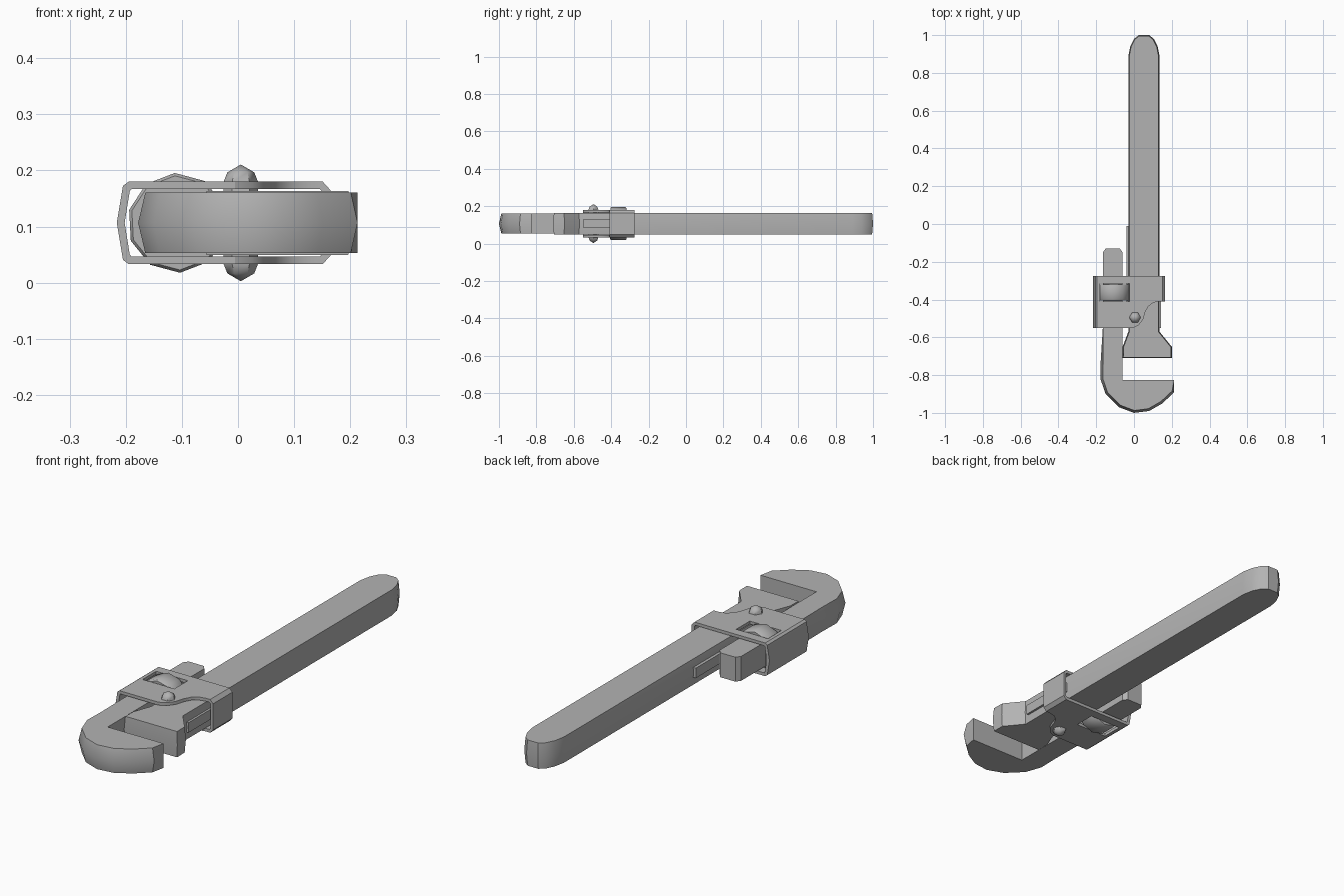
import bpy, bmesh, math
from mathutils import Vector, Matrix

cube = bpy.data.objects.get("Cube")
if cube:
    bpy.data.objects.remove(cube, do_unlink=True)

steel = bpy.data.materials.new("grey_steel")
steel.use_nodes = True
GREY = (0.45, 0.45, 0.45, 1)
steel.diffuse_color = GREY
steel.node_tree.nodes["Principled BSDF"].inputs["Base Color"].default_value = GREY

MID = 0.1065  # height of the tool's middle plane


def finish(name, bm, angle=35):
    bmesh.ops.remove_doubles(bm, verts=bm.verts, dist=1e-5)
    bmesh.ops.recalc_face_normals(bm, faces=bm.faces)
    mesh = bpy.data.meshes.new(name)
    bm.to_mesh(mesh)
    bm.free()
    mesh.materials.append(steel)
    ob = bpy.data.objects.new(name, mesh)
    bpy.context.collection.objects.link(ob)
    smooth(ob, angle)
    return ob


def smooth(ob, angle):
    bpy.ops.object.select_all(action="DESELECT")
    ob.select_set(True)
    bpy.context.view_layer.objects.active = ob
    bpy.ops.object.shade_smooth_by_angle(angle=math.radians(angle))


def inset(pts, amount, rows):
    """Move the listed points of a counter-clockwise outline inwards."""
    out = []
    for i, p in enumerate(pts):
        p = Vector(p)
        if i in rows:
            a = (p - Vector(pts[i - 1])).normalized()
            b = (Vector(pts[(i + 1) % len(pts)]) - p).normalized()
            n = Vector((-a.y - b.y, a.x + b.x)).normalized()
            p = p + n * amount
        out.append(p)
    return out


def slab(name, pts, half, ridge=0, rows=None, angle=35):
    """Flat plan outline given thickness, with an optional ridge at mid height."""
    rows = range(len(pts)) if rows is None else rows
    slim = inset(pts, ridge, rows)
    layers = [(slim, -half), (pts, 0), (slim, half)] if ridge else [(pts, -half), (pts, half)]
    bm = bmesh.new()
    rings = [[bm.verts.new((x, y, MID + dz)) for x, y in ring] for ring, dz in layers]
    n = len(pts)
    for lo, hi in zip(rings, rings[1:]):
        for i in range(n):
            j = (i + 1) % n
            bm.faces.new((lo[i], lo[j], hi[j], hi[i]))
    bm.faces.new(rings[0][::-1])
    bm.faces.new(rings[-1])
    return finish(name, bm, angle)


def turned(name, profile, sides, centre, turn=Matrix(), phase=0.0, angle=35):
    """Few-sided turned part: profile of (radius, height) pairs."""
    bm = bmesh.new()
    rings = []
    for r, h in profile:
        angles = [phase + math.tau * k / sides for k in range(sides)]
        rings.append([bm.verts.new(Vector(centre) + turn @ Vector((r * math.cos(a), r * math.sin(a), h)))
                      for a in angles])
    for lo, hi in zip(rings, rings[1:]):
        for i in range(sides):
            j = (i + 1) % sides
            bm.faces.new((lo[i], lo[j], hi[j], hi[i]))
    bm.faces.new(rings[0][::-1])
    bm.faces.new(rings[-1])
    bmesh.ops.dissolve_degenerate(bm, edges=bm.edges, dist=1e-5)
    return finish(name, bm, angle)


# Handle with rounded end and flared heel jaw
slab("handle_and_heel_jaw", [
    (-0.06, -0.71), (0.2, -0.71), (0.2, -0.65), (0.135, -0.57),
    (0.135, 0.89), (0.125, 0.94), (0.105, 0.98), (0.08, 1.0),
    (0.025, 1.0), (0, 0.98), (-0.02, 0.94), (-0.03, 0.89),
    (-0.03, -0.57), (-0.06, -0.65)], 0.057, ridge=0.005, angle=32)

# Hook jaw with a softly ridged outer back
slab("hook_jaw", [
    (-0.06, -0.825), (-0.06, -0.15), (-0.075, -0.13), (-0.15, -0.13),
    (-0.165, -0.15), (-0.165, -0.55), (-0.176, -0.72), (-0.178, -0.82),
    (-0.15, -0.9), (-0.08, -0.97), (0, -1.0), (0.08, -0.99),
    (0.15, -0.95), (0.213, -0.89), (0.213, -0.825)], 0.054,
    ridge=0.013, rows=range(6, 14), angle=32)

# Collar: a wide ring around both bars
outer_half = [(0.165, 0.058), (0.151, 0.0735), (-0.195, 0.0735), (-0.205, 0.066)]
inner_half = [(0.152, 0.054), (0.146, 0.06), (-0.19, 0.06), (-0.193, 0.056)]


def loop(half, tip):
    return half + [(tip, 0)] + [(x, -z) for x, z in reversed(half)]


bm = bmesh.new()
grid = [[[bm.verts.new((x, y, MID + z)) for x, z in ring] for y in (-0.55, -0.275)]
        for ring in (loop(outer_half, -0.216), loop(inner_half, -0.202))]
count = len(grid[0][0])
for i in range(count):
    j = (i + 1) % count
    (of, ob_), (nf, nb) = grid
    for a, b in ((of, ob_), (ob_, nb), (nb, nf), (nf, of)):
        bm.faces.new((a[i], a[j], b[j], b[i]))
collar = finish("collar", bm)

# Cut the swept front corner and the two nut windows out of the collar
cutters = [
    slab("corner_cutter", [
        (-0.005, -0.6), (0.3, -0.6), (0.3, -0.41), (0.13, -0.41), (0.1, -0.417),
        (0.075, -0.437), (0.06, -0.465), (0.048, -0.505), (0.025, -0.535), (-0.005, -0.55)], 0.3),
    slab("window_cutter", [(-0.18, -0.41), (-0.025, -0.41), (-0.025, -0.315), (-0.18, -0.315)], 0.3)]
for cutter in cutters:
    mod = collar.modifiers.new("cut", "BOOLEAN")
    mod.operation = "DIFFERENCE"
    mod.solver = "EXACT"
    mod.object = cutter
    cutter.hide_render = True
bpy.context.view_layer.update()
cut_mesh = bpy.data.meshes.new_from_object(collar.evaluated_get(bpy.context.evaluated_depsgraph_get()))
collar.modifiers.clear()
collar.data = cut_mesh
for cutter in cutters:
    bpy.data.objects.remove(cutter, do_unlink=True)
smooth(collar, 35)

# Adjusting nut running along the hook jaw's shank
turned("adjusting_nut", [(0.084, -0.043), (0.089, -0.037), (0.089, 0.037), (0.084, 0.043)], 10,
       (-0.108, -0.362, MID), Matrix.Rotation(math.pi / 2, 4, "X"), math.radians(93), 40)

# Pivot rivet with a domed head on each side
dome = [(0, 0.104), (0.024, 0.09), (0.031, 0.0725)]
turned("pivot_rivet", [(r, -h) for r, h in dome] + dome[::-1], 6, (0.005, -0.495, MID), angle=50)

# Thin leaf springs on both sides of the handle
for name, x0, x1, y0, y1 in (("shank_spring", -0.041, -0.028, -0.5, -0.01),
                             ("heel_spring", 0.133, 0.143, -0.55, -0.29)):
    slab(name, [(x0, y0), (x1, y0), (x1, y1), (x0, y1)], 0.022)
